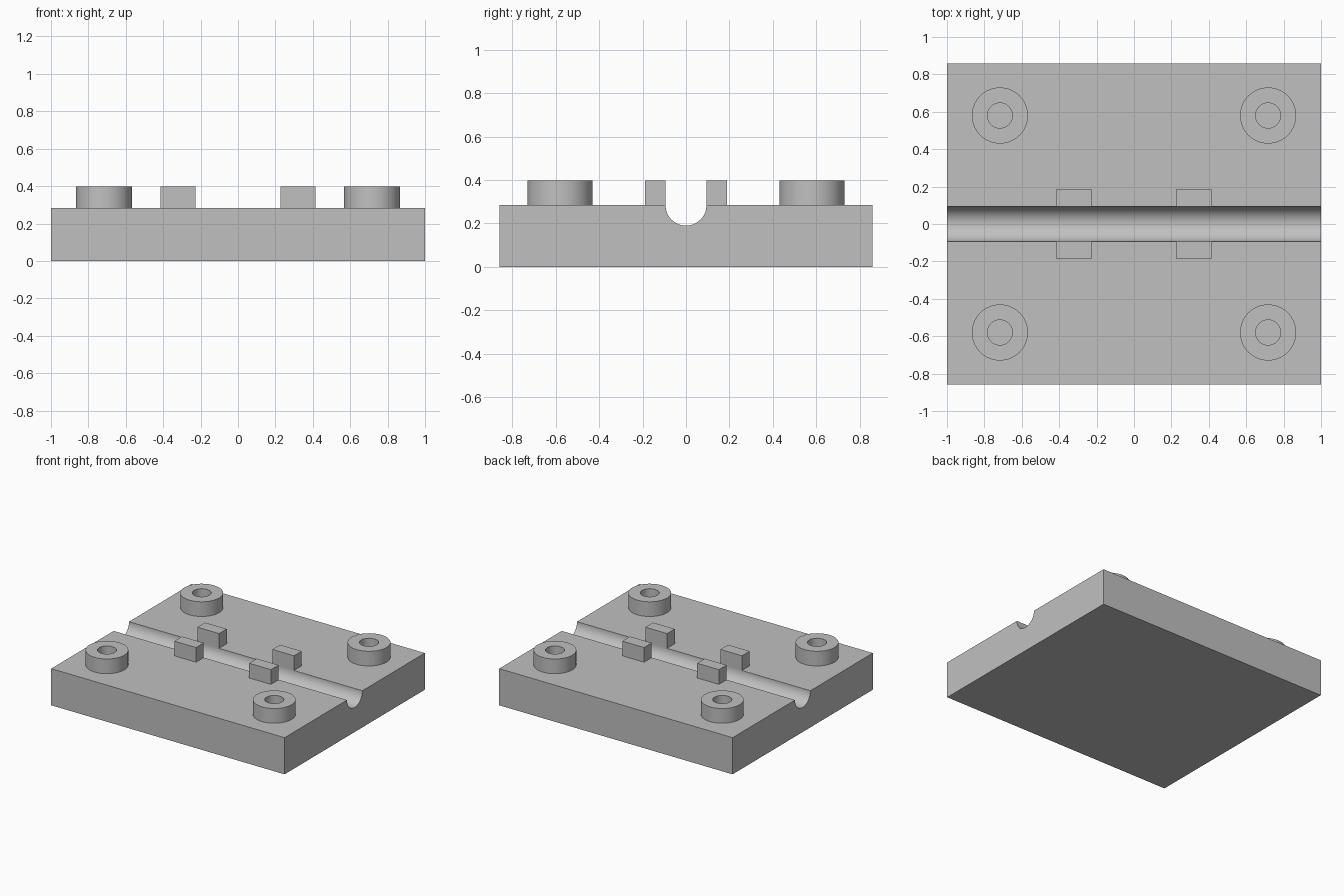
import bpy, bmesh, math
from mathutils import Matrix, Vector

cube = bpy.data.objects.get("Cube")
if cube:
    bpy.data.objects.remove(cube, do_unlink=True)

PLATE_TOP, TOP = 0.284, 0.398
HALF_X, HALF_Y = 1.0, 0.858
GROOVE_R = 0.094

grey = bpy.data.materials.new("plain grey")
grey.use_nodes = True
colour = (0.53, 0.53, 0.53, 1)
grey.diffuse_color = colour
grey.node_tree.nodes["Principled BSDF"].inputs["Base Color"].default_value = colour


def finish(name, bm):
    bmesh.ops.recalc_face_normals(bm, faces=bm.faces)
    mesh = bpy.data.meshes.new(name)
    bm.to_mesh(mesh)
    bm.free()
    mesh.materials.append(grey)
    obj = bpy.data.objects.new(name, mesh)
    bpy.context.collection.objects.link(obj)
    bpy.ops.object.select_all(action='DESELECT')
    obj.select_set(True)
    bpy.context.view_layer.objects.active = obj
    bpy.ops.object.shade_smooth_by_angle(angle=math.radians(30))


# Plate: side profile with a half-round groove, extruded along x
arc = [(GROOVE_R * math.cos(math.pi * i / 32),
        PLATE_TOP - GROOVE_R * math.sin(math.pi * i / 32)) for i in range(33)]
profile = [(-HALF_Y, 0), (HALF_Y, 0), (HALF_Y, PLATE_TOP)] + arc + [(-HALF_Y, PLATE_TOP)]
bm = bmesh.new()
face = bm.faces.new([bm.verts.new((-HALF_X, y, z)) for y, z in profile])
# Keep the starting face as one end cap
ext = bmesh.ops.extrude_face_region(bm, geom=[face], use_keep_orig=True)
moved = [v for v in ext["geom"] if isinstance(v, bmesh.types.BMVert)]
bmesh.ops.translate(bm, verts=moved, vec=(2 * HALF_X, 0, 0))
finish("grooved_plate", bm)


def boss(name, x, y):
    # Closed ring section spun around the vertical axis
    bm = bmesh.new()
    outer, inner = 0.15, 0.067
    points = [(outer, PLATE_TOP), (outer, TOP), (inner, TOP), (inner, PLATE_TOP)]
    verts = [bm.verts.new((x + r, y, z)) for r, z in points]
    edges = [bm.edges.new(pair) for pair in zip(verts, verts[1:] + verts[:1])]
    bmesh.ops.spin(bm, geom=verts + edges, cent=(x, y, 0), axis=(0, 0, 1),
                   angle=2 * math.pi, steps=64)
    bmesh.ops.remove_doubles(bm, verts=bm.verts, dist=0.0001)
    finish(name, bm)


def block(name, x, y):
    # Guide block standing flush with the groove edge
    bm = bmesh.new()
    size = Vector((0.186, 0.094, TOP - PLATE_TOP))
    place = Matrix.Translation((x, y, (TOP + PLATE_TOP) / 2)) @ Matrix.Diagonal(size).to_4x4()
    bmesh.ops.create_cube(bm, size=1, matrix=place)
    finish(name, bm)


# Four screw bosses and four guide blocks, mirrored about both axes
for side, sx in (("left", 1), ("right", -1)):
    for end, sy in (("front", -1), ("back", 1)):
        boss(f"{end}_{side}_screw_boss", sx * 0.717, sy * 0.58)
        block(f"{end}_{side}_guide_block", sx * 0.321, sy * 0.141)
